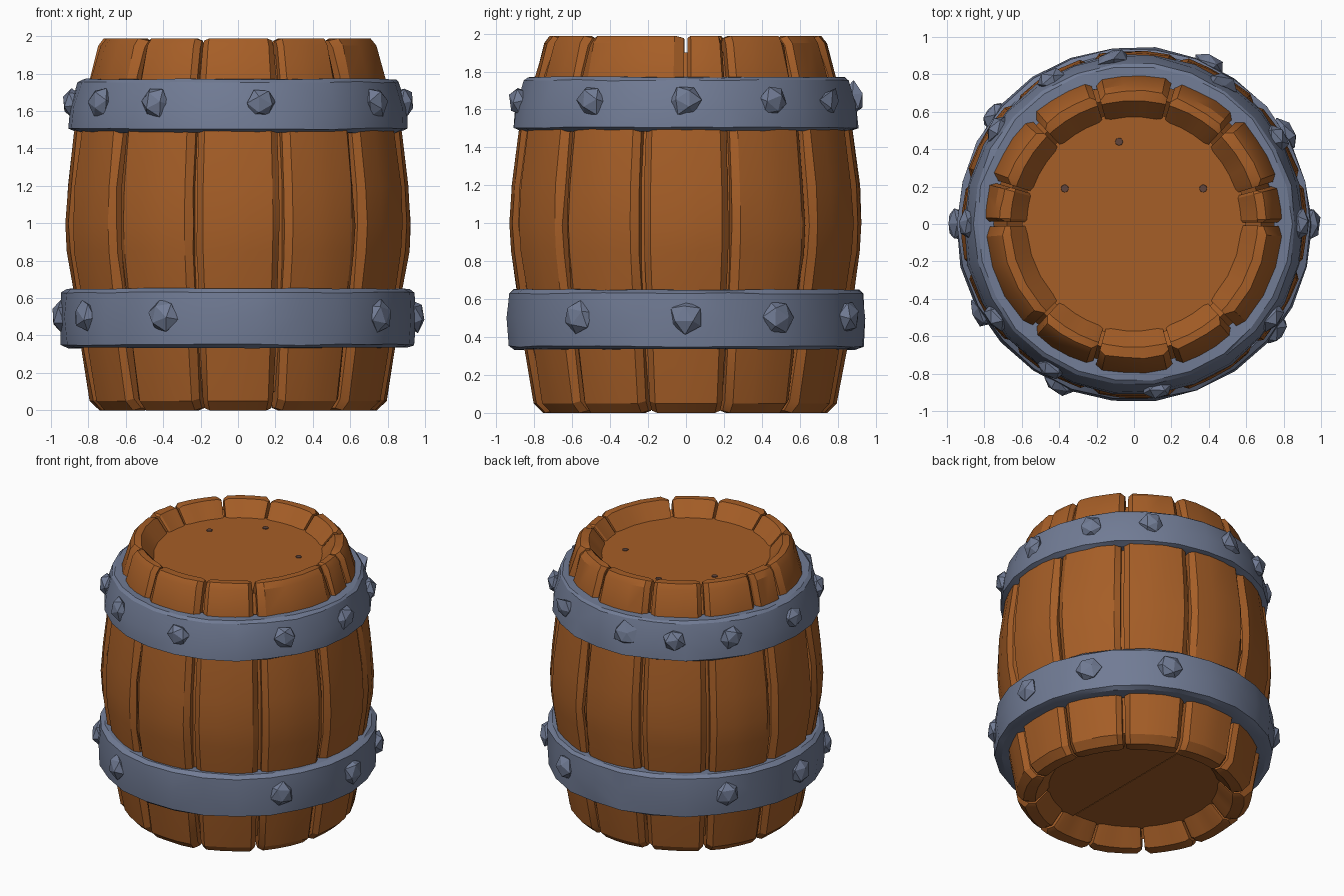
import bpy, bmesh, random
from math import sin, cos, pi, radians
from mathutils import Matrix, Vector

random.seed(4)
if "Cube" in bpy.data.objects:
    bpy.data.objects.remove(bpy.data.objects["Cube"], do_unlink=True)


def material(name, rgb):
    mat = bpy.data.materials.new(name)
    mat.use_nodes = True
    mat.diffuse_color = (*rgb, 1)
    mat.node_tree.nodes["Principled BSDF"].inputs["Base Color"].default_value = (*rgb, 1)
    return mat


WOOD = material("warm brown wood", (0.38, 0.112, 0.02))
IRON = material("blue grey iron", (0.165, 0.2, 0.3))
NAIL = material("dark nail", (0.12, 0.06, 0.045))


def finish(bm, name, mat, angle=25):
    bmesh.ops.recalc_face_normals(bm, faces=bm.faces)
    mesh = bpy.data.meshes.new(name)
    bm.to_mesh(mesh)
    bm.free()
    obj = bpy.data.objects.new(name, mesh)
    bpy.context.collection.objects.link(obj)
    mesh.materials.append(mat)
    bpy.ops.object.select_all(action='DESELECT')
    obj.select_set(True)
    bpy.context.view_layer.objects.active = obj
    if angle:
        bpy.ops.object.shade_smooth_by_angle(angle=radians(angle))
    return obj


def polar(r, a, z):
    return Vector((r * cos(a), r * sin(a), z))


def stitch(bm, columns, closed):
    """Join neighbouring profile columns with quads, capping open ends."""
    n = len(columns[0])
    last = len(columns) if closed else len(columns) - 1
    for i in range(last):
        a, b = columns[i], columns[(i + 1) % len(columns)]
        for j in range(n):
            k = (j + 1) % n
            bm.faces.new((a[j], b[j], b[k], a[k]))
    if not closed:
        bm.faces.new(columns[0])
        bm.faces.new(columns[-1][::-1])


def stave(name, start, end, profile, mid_z):
    """Curved plank with worn, chamfered long edges."""
    bm = bmesh.new()
    a0 = radians(start) + random.uniform(0.008, 0.02)
    a1 = radians(end) - random.uniform(0.008, 0.02)
    puff = random.uniform(-0.008, 0.008)
    columns = []
    for t in (0, 0.09, 0.36, 0.64, 0.91, 1):
        edge = t in (0, 1)
        col = []
        for r, z in profile:
            if r > 0.7:
                r += puff - (random.uniform(0.022, 0.04) if edge else random.uniform(0, 0.008))
            if edge:
                z += 0.012 if z < mid_z else -0.012
            col.append(bm.verts.new(polar(r, a0 + (a1 - a0) * t, z)))
        columns.append(col)
    stitch(bm, columns, False)
    return finish(bm, name, WOOD)


def ring(name, profile, mat, sides, wobble):
    """Closed band turned about the z axis."""
    bm = bmesh.new()
    columns = []
    for i in range(sides):
        a = 2 * pi * i / sides
        columns.append([bm.verts.new(polar(r + random.uniform(-wobble, wobble), a,
                                           z + random.uniform(-wobble, wobble) * 0.6))
                        for r, z in profile])
    stitch(bm, columns, True)
    bmesh.ops.triangulate(bm, faces=bm.faces)
    return finish(bm, name, mat, 20)


# Body staves
body = [(0.75, 0), (0.80, 0.05), (0.85, 0.33), (0.89, 0.65), (0.922, 0.85), (0.93, 1.0),
        (0.92, 1.2), (0.885, 1.48), (0.86, 1.62), (0.66, 1.62), (0.6, 0.3), (0.56, 0.12), (0.67, 0)]
for i in range(12):
    stave(f"body_stave_{i + 1}", i * 30 - 15, i * 30 + 15, body, 0.8)

# Top rim blocks, unevenly divided
rim = [(0.82, 1.6), (0.795, 1.77), (0.745, 1.95), (0.715, 1.988), (0.66, 1.988),
       (0.56, 1.87), (0.56, 1.6)]
cuts = [0, 16, 46, 74, 106, 134, 163, 180, 226, 254, 286, 314, 360]
for i, (a, b) in enumerate(zip(cuts, cuts[1:])):
    stave(f"rim_block_{i + 1}", a, b, rim, 1.8)

# Inner shell closing the seams
ring("inner_shell", [(0.72, 0.1), (0.8, 0.4), (0.86, 0.8), (0.86, 1.2), (0.8, 1.55), (0.68, 1.9),
                     (0.58, 1.8), (0.58, 0.2)], WOOD, 36, 0)


# Lids; the lower one is made of two boards
def lid(name, z0, z1, x_min=None, x_max=None):
    bm = bmesh.new()
    bmesh.ops.create_cone(bm, cap_ends=True, segments=36, radius1=0.6, radius2=0.6, depth=z1 - z0,
                          matrix=Matrix.Translation((0, 0, (z0 + z1) / 2)))
    for x, direction in ((x_min, -1), (x_max, 1)):
        if x is not None:
            cut = bmesh.ops.bisect_plane(bm, geom=bm.verts[:] + bm.edges[:] + bm.faces[:],
                                         plane_co=(x, 0, 0), plane_no=(direction, 0, 0),
                                         clear_outer=True)
            edges = [e for e in cut["geom_cut"] if isinstance(e, bmesh.types.BMEdge)]
            bmesh.ops.edgeloop_fill(bm, edges=edges)
    finish(bm, name, WOOD, 30)


lid("top_lid", 1.8, 1.885)
lid("bottom_board_left", 0.1, 0.2, x_min=0.06)
lid("bottom_board_right", 0.11, 0.2, x_max=0.045)
lid("bottom_backing", 0.16, 0.22)

# Nail heads in the top lid
for i, (x, y) in enumerate([(0.37, 0.19), (-0.37, 0.19), (-0.08, 0.44)]):
    bm = bmesh.new()
    bmesh.ops.create_cone(bm, cap_ends=True, segments=8, radius1=0.022, radius2=0.02, depth=0.008,
                          matrix=Matrix.Translation((x, y, 1.886)))
    finish(bm, f"lid_nail_{i + 1}", NAIL, 0)

# Iron hoops
ring("lower_hoop", [(0.905, 0.335), (0.943, 0.35), (0.95, 0.5), (0.943, 0.63), (0.915, 0.65),
                    (0.8, 0.65), (0.8, 0.335)], IRON, 26, 0.007)
ring("upper_hoop", [(0.87, 1.485), (0.912, 1.505), (0.9, 1.62), (0.862, 1.755), (0.84, 1.77),
                    (0.75, 1.77), (0.75, 1.485)], IRON, 26, 0.007)


# Hammered rivets
def rivet(name, angle, radius, z, size, rough):
    bm = bmesh.new()
    bmesh.ops.create_icosphere(bm, subdivisions=1, radius=1)
    a = radians(angle)
    spin = Matrix.Rotation(random.uniform(0, 2 * pi), 4, 'X')
    place = (Matrix.Translation(polar(radius, a, z)) @ Matrix.Rotation(a, 4, 'Z')
             @ Matrix.Diagonal((0.055, size, size, 1)) @ spin)
    for v in bm.verts:
        v.co *= random.uniform(1 - rough, 1 + rough)
    bmesh.ops.transform(bm, matrix=place, verts=bm.verts)
    finish(bm, name, IRON, 0)


for i, a in enumerate([0, 31, 65, 142, 180, 210, 245, 323]):
    rivet(f"lower_rivet_{i + 1}", a, 0.945, 0.505, 0.09, 0.08)
for i, a in enumerate([0, 31, 58, 97, 120, 145, 180, 214, 240, 278, 326]):
    rivet(f"upper_rivet_{i + 1}", a, 0.89, 1.645, 0.083, 0.4 if a in (58, 97) else 0.08)
